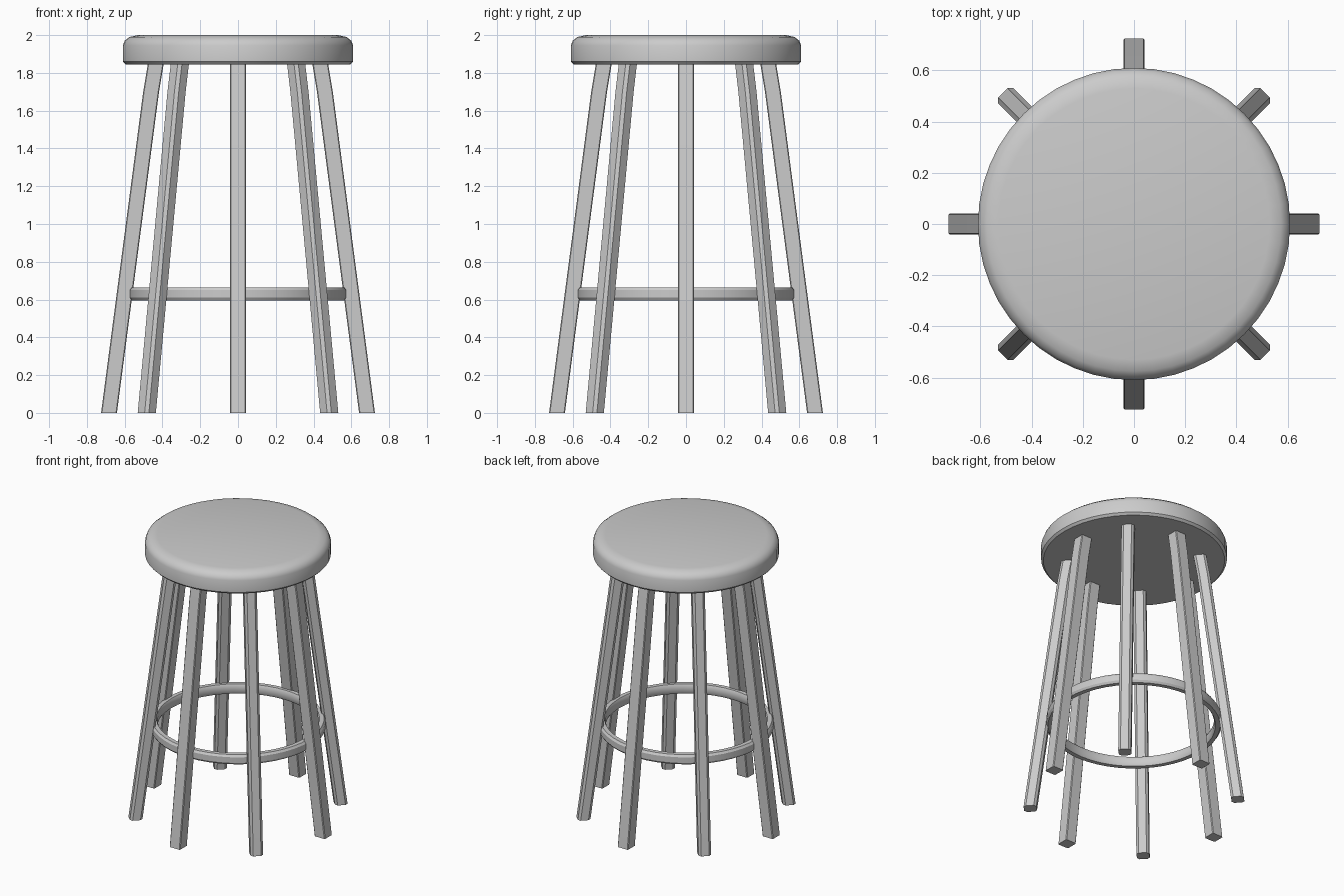
import bpy, bmesh
from math import cos, sin, pi, radians
from mathutils import Matrix

cube = bpy.data.objects.get("Cube")
if cube:
    bpy.data.objects.remove(cube)

grey = bpy.data.materials.new("plain grey")
grey.use_nodes = True
grey.diffuse_color = (0.6, 0.6, 0.6, 1)
grey.node_tree.nodes["Principled BSDF"].inputs["Base Color"].default_value = (0.6, 0.6, 0.6, 1)


def finish(name, bm):
    bmesh.ops.recalc_face_normals(bm, faces=bm.faces)
    mesh = bpy.data.meshes.new(name)
    bm.to_mesh(mesh)
    bm.free()
    mesh.materials.append(grey)
    obj = bpy.data.objects.new(name, mesh)
    bpy.context.collection.objects.link(obj)
    bpy.ops.object.select_all(action='DESELECT')
    obj.select_set(True)
    bpy.context.view_layer.objects.active = obj
    bpy.ops.object.shade_smooth_by_angle(angle=radians(30))
    return obj


def lathe(name, profile, steps, closed):
    bm = bmesh.new()
    verts = [bm.verts.new((r, 0, z)) for r, z in profile]
    pairs = list(zip(verts, verts[1:] + verts[:1]))
    edges = [bm.edges.new(p) for p in (pairs if closed else pairs[:-1])]
    bmesh.ops.spin(bm, geom=verts + edges, axis=(0, 0, 1), cent=(0, 0, 0),
                   angle=2 * pi, steps=steps, use_merge=True)
    bmesh.ops.remove_doubles(bm, verts=bm.verts, dist=0.0005)
    return finish(name, bm)


# Round seat with a softened upper rim
lathe("seat", [(0, 1.845), (0.595, 1.845), (0.61, 1.86), (0.61, 1.945),
               (0.6, 1.97), (0.575, 1.99), (0.53, 2), (0, 2)], 48, False)

# Footrest ring joining the legs
lathe("footrest_ring", [(0.535, 0.595), (0.565, 0.595), (0.575, 0.61), (0.575, 0.65),
                        (0.565, 0.665), (0.535, 0.665), (0.527, 0.65), (0.527, 0.61)], 48, True)


# Splayed legs: a square section swept from the floor to the underside of the seat
def leg(name, angle, chamfer):
    h, c = 0.042, chamfer
    section = [(h, c - h), (h, h - c), (h - c, h), (c - h, h),
               (-h, h - c), (-h, c - h), (c - h, -h), (h - c, -h)]
    bm = bmesh.new()
    rings = [[bm.verts.new((radius + x, y, z)) for x, y in section]
             for radius, z in [(0.683, 0), (0.46, 1.7), (0.435, 1.85)]]
    for low, high in zip(rings, rings[1:]):
        for i in range(8):
            j = (i + 1) % 8
            bm.faces.new((low[i], low[j], high[j], high[i]))
    bm.faces.new(rings[0])
    bm.faces.new(rings[-1])
    bm.transform(Matrix.Rotation(angle, 4, 'Z'))
    finish(name, bm)


sides = ["left", "back_left", "back", "back_right", "right", "front_right", "front", "front_left"]
for i, side in enumerate(sides):
    leg(side + "_leg", i * pi / 4, 0.016 if i % 2 else 0.005)
